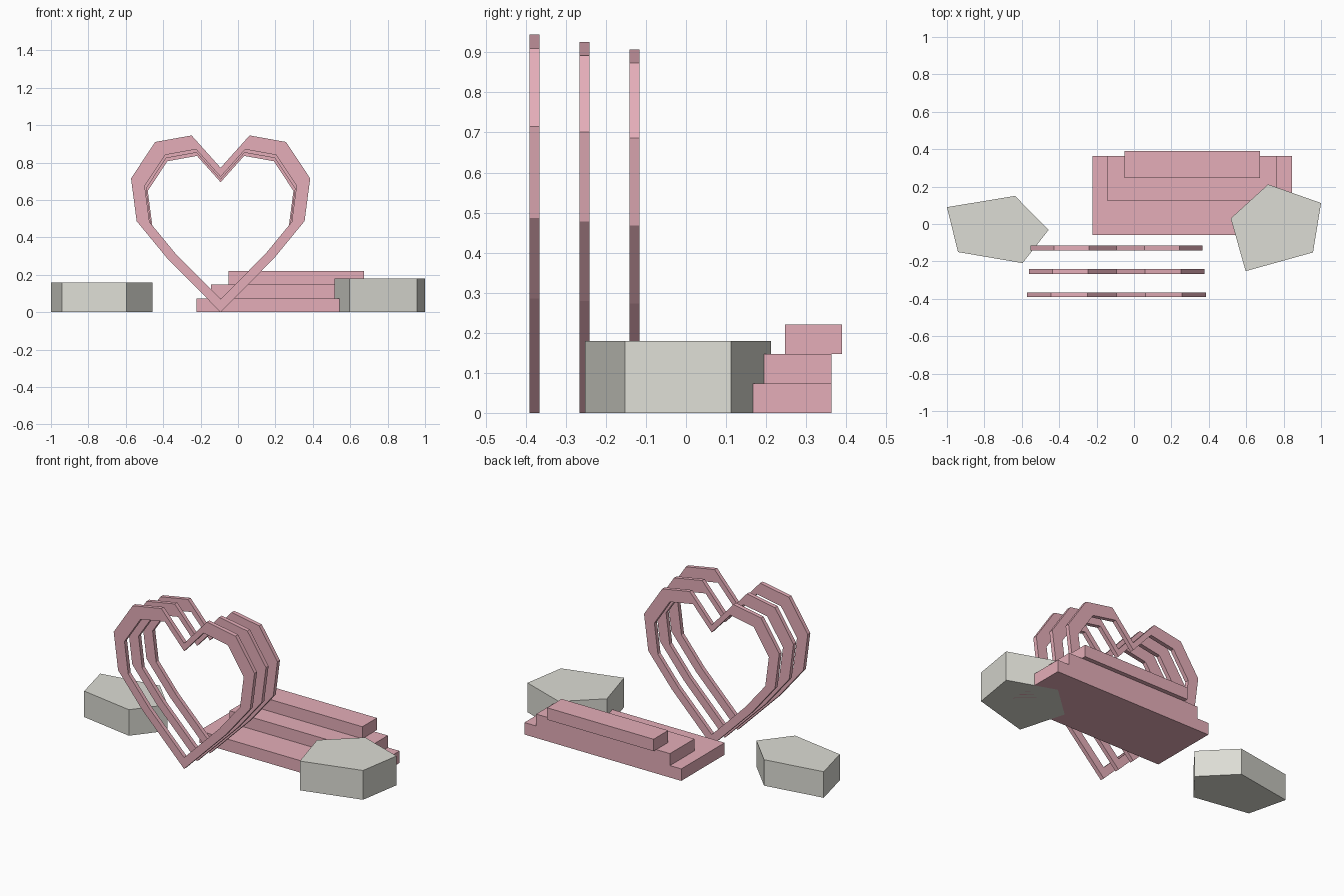
import bpy, bmesh

if "Cube" in bpy.data.objects:
    bpy.data.objects.remove(bpy.data.objects["Cube"])


def material(name, color):
    m = bpy.data.materials.new(name)
    m.diffuse_color = color
    m.use_nodes = True
    m.node_tree.nodes["Principled BSDF"].inputs["Base Color"].default_value = m.diffuse_color
    return m


PINK = material("pink", (0.78, 0.42, 0.48, 1))
STONE = material("stone", (0.72, 0.72, 0.66, 1))


def finish(name, bm, mat):
    bmesh.ops.recalc_face_normals(bm, faces=bm.faces)
    me = bpy.data.meshes.new(name)
    bm.to_mesh(me)
    bm.free()
    me.materials.append(mat)
    ob = bpy.data.objects.new(name, me)
    bpy.context.collection.objects.link(ob)
    return ob


def extrude(bm, faces, vec):
    r = bmesh.ops.extrude_face_region(bm, geom=faces)
    verts = [v for v in r["geom"] if isinstance(v, bmesh.types.BMVert)]
    bmesh.ops.translate(bm, verts=verts, vec=vec)


def prism(name, outline, z0, z1, mat):
    bm = bmesh.new()
    face = bm.faces.new([bm.verts.new((x, y, z0)) for x, y in outline])
    extrude(bm, [face], (0, 0, z1 - z0))
    return finish(name, bm, mat)


# Heart frames: half outline mirrored, with a shrunken inner outline
HALF = [(0.283, 0.285), (0.449, 0.487), (0.479, 0.715), (0.35, 0.91), (0.155, 0.945)]
HEART = [(0, 0)] + HALF + [(0, 0.772)] + [(-x, z) for x, z in reversed(HALF)]
HEART_X, THICK = -0.093, 0.025


def heart_frame(name, y, s):
    bm = bmesh.new()
    outer = [bm.verts.new((HEART_X + s * x, y, s * z)) for x, z in HEART]
    inner = [bm.verts.new((HEART_X + s * 0.847 * x, y, s * (0.07 + 0.847 * z)))
             for x, z in HEART]
    n = len(HEART)
    faces = [bm.faces.new((outer[i], outer[(i + 1) % n], inner[(i + 1) % n], inner[i]))
             for i in range(n)]
    extrude(bm, faces, (0, THICK, 0))
    return finish(name, bm, PINK)


heart_frame("heart_frame_front", -0.391, 1.0)
heart_frame("heart_frame_middle", -0.266, 0.98)
heart_frame("heart_frame_back", -0.141, 0.96)

# Stacked steps
steps = [("step_bottom", -0.222, 0.845, -0.059, 0.363),
         ("step_middle", -0.145, 0.765, 0.125, 0.363),
         ("step_top", -0.052, 0.673, 0.247, 0.389)]
RISE = 0.0735
for i, (name, x0, x1, y0, y1) in enumerate(steps):
    prism(name, [(x0, y0), (x1, y0), (x1, y1), (x0, y1)], i * RISE, (i + 1) * RISE, PINK)

# Flat five-sided rocks
prism("rock_left", [(-1, 0.09), (-0.636, 0.15), (-0.457, -0.032), (-0.596, -0.209),
                    (-0.941, -0.15)], 0, 0.16, STONE)
prism("rock_right", [(0.717, 0.212), (1, 0.112), (0.957, -0.152), (0.597, -0.252),
                     (0.517, 0.03)], 0, 0.18, STONE)
